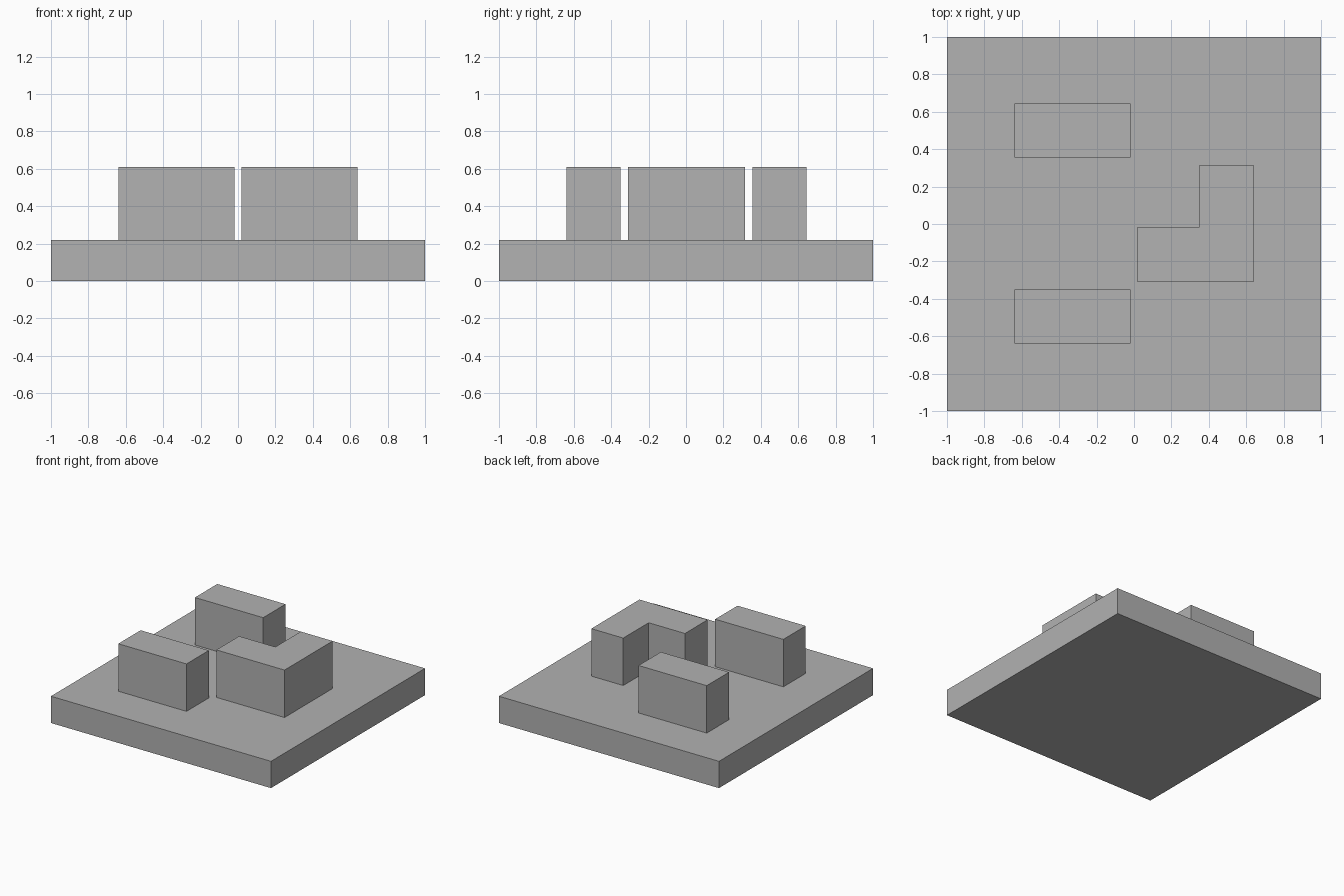
import bpy
import bmesh

cube = bpy.data.objects.get("Cube")
if cube:
    bpy.data.objects.remove(cube, do_unlink=True)

# One plain grey for everything
grey = bpy.data.materials.new("plain grey")
grey.use_nodes = True
colour = (0.445, 0.445, 0.445, 1)
grey.diffuse_color = colour
grey.node_tree.nodes["Principled BSDF"].inputs["Base Color"].default_value = colour

BASE_TOP = 0.22
BLOCK_TOP = 0.61


def prism(name, outline, bottom, top):
    """Extrude a counter-clockwise floor outline upward into a flat-faced solid."""
    bm = bmesh.new()
    floor = bm.faces.new([bm.verts.new((x, y, bottom)) for x, y in outline])
    result = bmesh.ops.extrude_face_region(bm, geom=[floor], use_keep_orig=True)
    for v in result["geom"]:
        if isinstance(v, bmesh.types.BMVert):
            v.co.z = top
    bmesh.ops.recalc_face_normals(bm, faces=bm.faces)
    mesh = bpy.data.meshes.new(name)
    bm.to_mesh(mesh)
    bm.free()
    mesh.materials.append(grey)
    obj = bpy.data.objects.new(name, mesh)
    bpy.context.collection.objects.link(obj)
    return obj


def rectangle(x0, x1, y0, y1):
    return [(x0, y0), (x1, y0), (x1, y1), (x0, y1)]


# Square base slab
prism("base_slab", rectangle(-1, 1, -1, 1), 0, BASE_TOP)

# Two matching oblong blocks on the right side
for name, y in (("front_block", -0.495), ("back_block", 0.5)):
    prism(name, rectangle(-0.64, -0.02, y - 0.145, y + 0.145), BASE_TOP, BLOCK_TOP)

# L-shaped block on the left side
corner = [(0.02, -0.31), (0.64, -0.31), (0.64, 0.315),
          (0.35, 0.315), (0.35, -0.015), (0.02, -0.015)]
prism("corner_block", corner, BASE_TOP, BLOCK_TOP)
